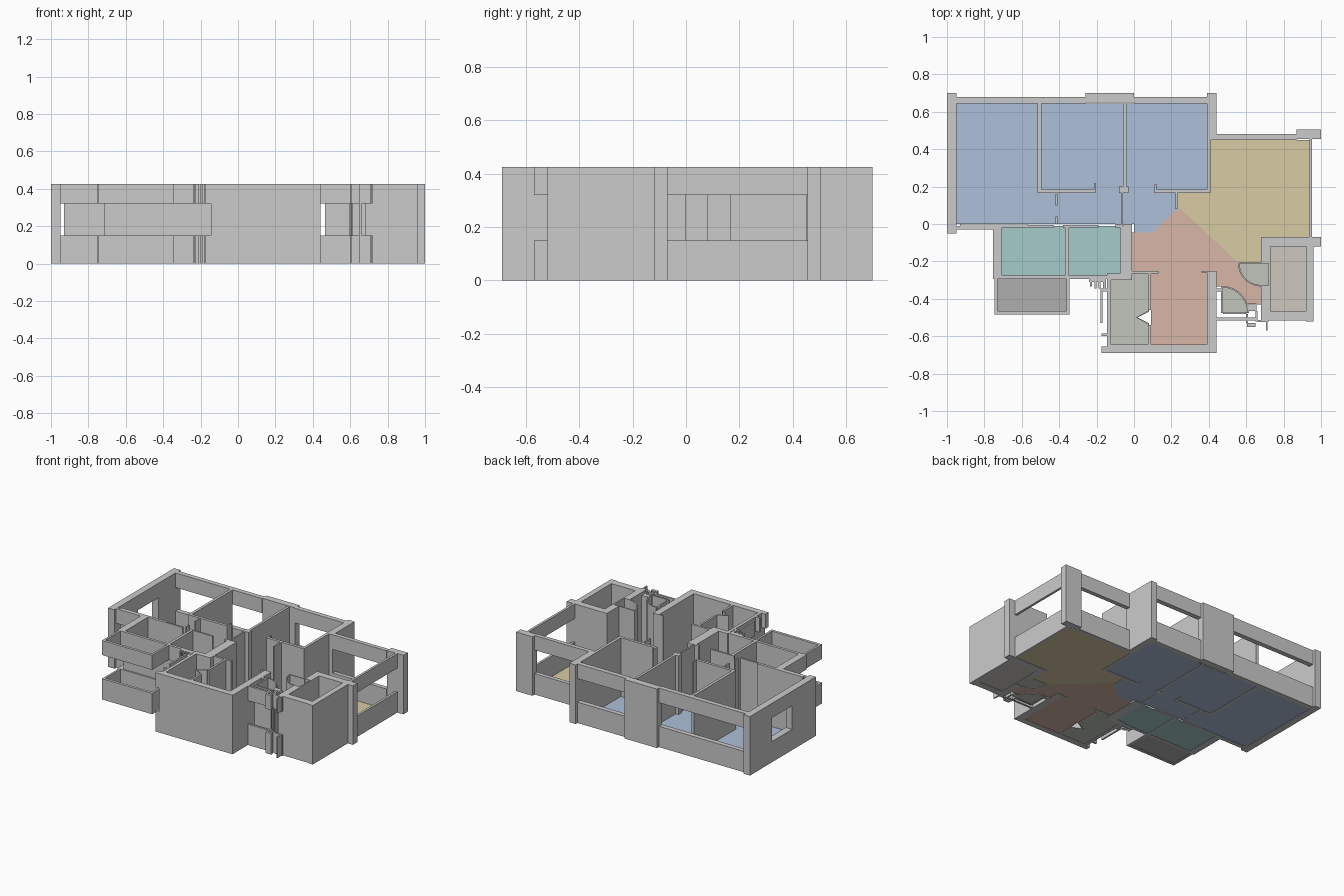
import bpy, math
from mathutils import Vector

H, SILL, HEAD = 0.425, 0.15, 0.32      # wall height, window opening limits


def mesh_object(name, verts, faces):
    me = bpy.data.meshes.new(name)
    me.from_pydata(verts, [], faces)
    me.update()
    ob = bpy.data.objects.new(name, me)
    bpy.context.collection.objects.link(ob)
    return ob


def boxes(name, plans, spans=((0, H),)):
    """Upright blocks from (x0, x1, y0, y1) plans, repeated for each z span."""
    v, f = [], []
    for x0, x1, y0, y1 in plans:
        for z0, z1 in spans:
            n = len(v)
            v += [(x, y, z) for z in (z0, z1) for x, y in ((x0, y0), (x1, y0), (x1, y1), (x0, y1))]
            f += [[n + i for i in q] for q in ((3, 2, 1, 0), (4, 5, 6, 7), (0, 1, 5, 4),
                                               (1, 2, 6, 5), (2, 3, 7, 6), (3, 0, 4, 7))]
    return mesh_object(name, v, f)


def parapets(name, plans):
    return boxes(name, plans, ((0, SILL), (HEAD, H)))


def ribbon(name, pts, t=0.008):
    """Thin full-height wall following a path."""
    pts = [Vector(p) for p in pts]
    left, right = [], []
    for i, p in enumerate(pts):
        d = (pts[min(i + 1, len(pts) - 1)] - pts[max(i - 1, 0)]).normalized()
        n = Vector((-d.y, d.x)) * t / 2
        left.append(p + n)
        right.append(p - n)
    ring = right + left[::-1]
    m = len(ring)
    v = [(p.x, p.y, z) for z in (0, H) for p in ring]
    f = [[i, (i + 1) % m, (i + 1) % m + m, i + m] for i in range(m)]
    for i in range(len(pts) - 1):
        a, b, c, d = i, i + 1, m - 2 - i, m - 1 - i
        f += [[d, c, b, a], [a + m, b + m, c + m, d + m]]
    return mesh_object(name, v, f)


def arc(cx, cy, r, a0, a1, n=10):
    return [(cx + r * math.cos(math.radians(a0 + (a1 - a0) * i / n)),
             cy + r * math.sin(math.radians(a0 + (a1 - a0) * i / n))) for i in range(n + 1)]


def floor(name, pts, mat):
    ob = mesh_object(name, [(x, y, 0.002) for x, y in pts], [list(range(len(pts)))])
    ob.data.materials.append(mat)


def rect(x0, x1, y0, y1):
    return [(x0, y0), (x1, y0), (x1, y1), (x0, y1)]


def paint(name, r, g, b):
    m = bpy.data.materials.new(name)
    m.diffuse_color = (r, g, b, 1)
    return m


# Outer walls with full height
boxes("left_wall", [(-1, -0.95, 0.45, 0.70), (-1, -0.95, -0.05, 0.22)])
boxes("left_window_surround", [(-1, -0.95, 0.22, 0.45)], ((0, SILL), (HEAD, H)))
boxes("back_pillars", [(-0.26, 0, 0.65, 0.70), (0.39, 0.44, 0.45, 0.70),
                       (0.87, 1.0, 0.455, 0.505)])
boxes("thin_front_wall", [(-0.93, -0.57, -0.012, 0.002)])

# Window bands: sill wall below and lintel above
parapets("back_window_walls", [(-0.95, -0.26, 0.645, 0.68), (0, 0.39, 0.645, 0.68),
                               (0.44, 0.87, 0.45, 0.48)])
parapets("right_window_wall", [(0.935, 0.952, -0.07, 0.455)])
parapets("left_front_window_wall", [(-0.95, -0.75, -0.03, -0.012)])
parapets("balcony_railing", [(-0.745, -0.73, -0.465, -0.295), (-0.36, -0.345, -0.465, -0.295),
                             (-0.745, -0.345, -0.485, -0.465)])
parapets("bathroom_outer_band", [(-0.755, -0.715, -0.295, 0), (-0.715, -0.06, -0.295, -0.285)])

# Inner partitions
boxes("bedroom_partitions", [(-0.515, -0.495, 0.165, 0.645), (-0.515, -0.205, 0.165, 0.185),
                             (-0.215, -0.205, 0.185, 0.22), (-0.058, -0.04, 0.20, 0.645),
                             (-0.08, -0.03, 0.165, 0.20), (0.11, 0.41, 0.165, 0.185),
                             (0.11, 0.12, 0.185, 0.215), (0.39, 0.41, 0.165, 0.45)])
boxes("hall_partitions", [(-0.42, -0.41, 0.10, 0.16), (-0.42, -0.41, 0.0, 0.04),
                          (-0.068, -0.058, 0.0, 0.165), (0.222, 0.232, 0.08, 0.165)])
boxes("bathroom_walls", [(-0.715, -0.705, -0.285, -0.01), (-0.715, -0.43, -0.018, -0.006),
                         (-0.38, -0.19, -0.018, -0.006), (-0.10, -0.06, -0.018, 0),
                         (-0.368, -0.348, -0.285, -0.01), (-0.715, -0.06, -0.285, -0.275),
                         (-0.075, -0.055, -0.285, -0.01), (-0.055, -0.01, -0.29, 0)])
parapets("vent_fins", [(-0.24, -0.15, -0.31, -0.295), (-0.235, -0.225, -0.335, -0.31),
                       (-0.21, -0.20, -0.345, -0.31), (-0.19, -0.18, -0.345, -0.31),
                       (-0.165, -0.15, -0.345, -0.31)])

# Front kitchen and dining block
boxes("front_block_walls", [(-0.145, 0.44, -0.69, -0.645), (0.39, 0.44, -0.645, -0.25),
                            (-0.145, -0.122, -0.645, -0.30), (-0.145, -0.01, -0.30, -0.265),
                            (-0.01, 0.13, -0.265, -0.25), (0.36, 0.39, -0.258, -0.25),
                            (0.075, 0.09, -0.46, -0.265), (0.075, 0.09, -0.645, -0.54)])
parapets("front_block_side_trim", [(-0.18, -0.145, -0.36, -0.345), (-0.18, -0.168, -0.53, -0.36),
                                   (-0.175, -0.145, -0.60, -0.585), (-0.175, -0.145, -0.69, -0.655)])
ribbon("folding_door", [(0.08, -0.465), (0.015, -0.50), (0.08, -0.535)])

# Shaft block at the right front corner
boxes("shaft_walls", [(0.68, 0.96, -0.12, -0.07), (0.96, 1.0, -0.12, -0.07),
                      (0.92, 0.96, -0.52, -0.12), (0.68, 0.92, -0.515, -0.465),
                      (0.68, 0.73, -0.21, -0.12), (0.68, 0.73, -0.465, -0.33),
                      (0.72, 0.73, -0.33, -0.21), (0.56, 0.68, -0.215, -0.207)])
ribbon("closet_curved_door", arc(0.68, -0.21, 0.12, 180, 270))
ribbon("entry_curved_door", arc(0.47, -0.475, 0.14, 90, 0))
boxes("entry_posts", [(0.465, 0.475, -0.475, -0.335), (0.475, 0.60, -0.48, -0.47),
                      (0.61, 0.655, -0.465, -0.43), (0.65, 0.66, -0.52, -0.465)])
parapets("entry_window_band", [(0.44, 0.47, -0.36, -0.345), (0.44, 0.66, -0.515, -0.50),
                               (0.605, 0.65, -0.55, -0.53), (0.60, 0.61, -0.53, -0.48),
                               (0.66, 0.72, -0.525, -0.512), (0.705, 0.715, -0.57, -0.525)])

# Coloured room floors
blue = paint("blue_floor", 0.42, 0.53, 0.70)
tan = paint("tan_floor", 0.69, 0.60, 0.37)
coral = paint("coral_floor", 0.68, 0.47, 0.38)
teal = paint("teal_floor", 0.38, 0.60, 0.59)
dark = paint("balcony_grey", 0.43, 0.43, 0.43)
sage = paint("sage_floor", 0.53, 0.56, 0.50)
stone = paint("stone_floor", 0.61, 0.58, 0.52)

floor("bedroom_floor", [(-0.95, 0), (0, 0), (0, -0.045), (0.10, -0.045), (0.23, 0.08),
                        (0.23, 0.17), (0.40, 0.17), (0.40, 0.645), (-0.95, 0.645)], blue)
floor("living_floor", [(0.23, 0.08), (0.25, 0.08), (0.56, -0.21), (0.68, -0.21), (0.68, -0.07),
                       (0.94, -0.07), (0.94, 0.45), (0.40, 0.45), (0.40, 0.17), (0.23, 0.17)], tan)
floor("dining_floor", [(-0.01, -0.045), (-0.01, -0.25), (0.09, -0.25), (0.09, -0.645),
                       (0.39, -0.645), (0.39, -0.25), (0.44, -0.25), (0.44, -0.335)]
      + arc(0.47, -0.475, 0.14, 90, 20) + [(0.68, -0.43)]
      + arc(0.68, -0.21, 0.12, 270, 180) + [(0.25, 0.08), (0.23, 0.08), (0.10, -0.045)], coral)
floor("bathroom_floor_left", rect(-0.71, -0.36, -0.28, -0.01), teal)
floor("bathroom_floor_right", rect(-0.355, -0.07, -0.28, -0.01), teal)
floor("balcony_floor", rect(-0.735, -0.355, -0.47, -0.295), dark)
floor("kitchen_floor", [(-0.125, -0.645), (0.08, -0.645), (0.08, -0.535), (0.015, -0.50),
                        (0.08, -0.465), (0.08, -0.265), (-0.125, -0.265)], sage)
floor("shaft_floor", rect(0.73, 0.92, -0.465, -0.12), stone)
floor("closet_floor", arc(0.68, -0.21, 0.12, 180, 270) + [(0.72, -0.33), (0.72, -0.21)], sage)
floor("entry_floor", [(0.47, -0.475)] + arc(0.47, -0.475, 0.14, 0, 90), sage)
